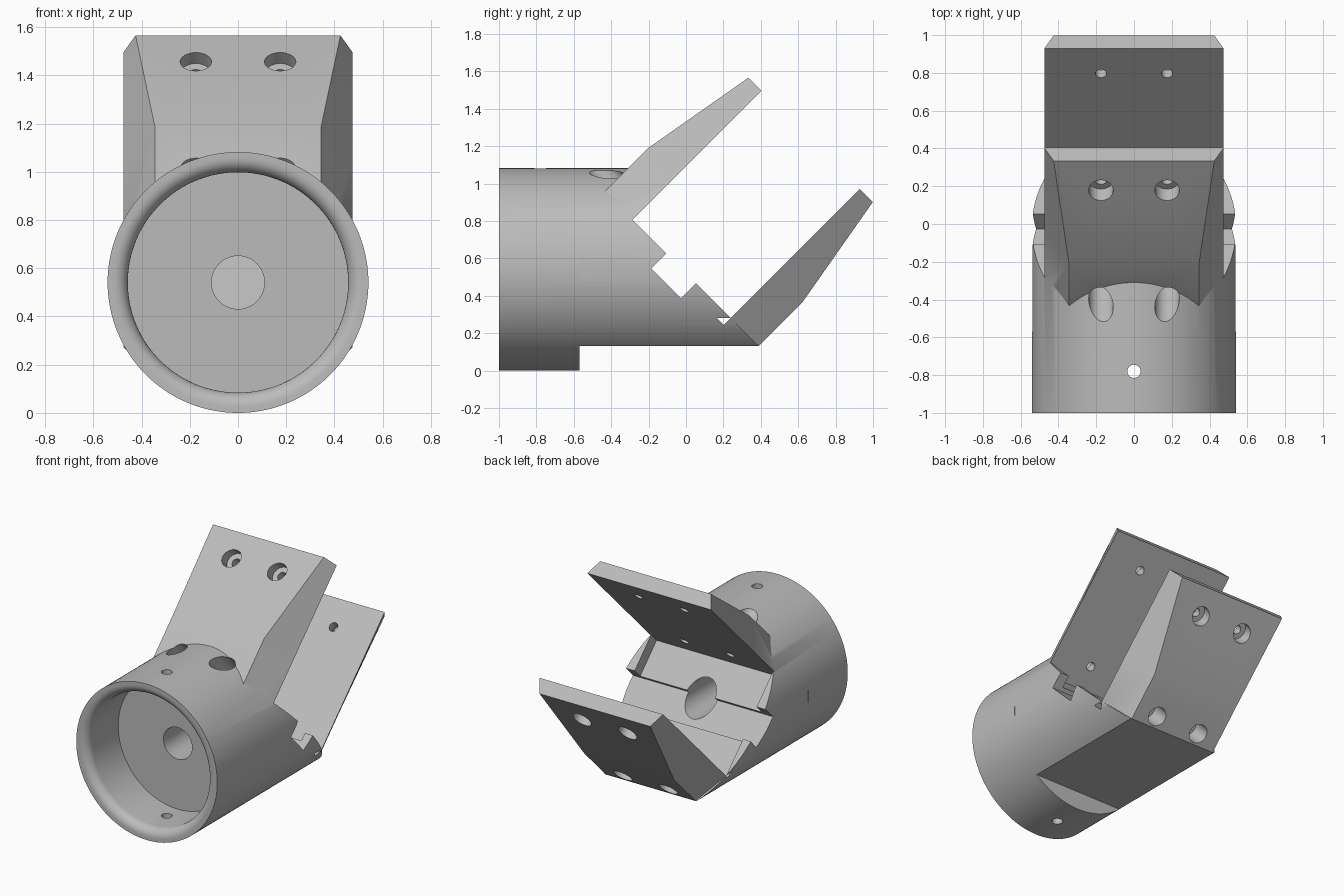
import bpy, bmesh, math
from mathutils import Vector, Matrix

cube = bpy.data.objects.get("Cube")
if cube:
    bpy.data.objects.remove(cube)

grey = bpy.data.materials.new("plain_grey")
grey.use_nodes = True
grey.diffuse_color = (0.5, 0.5, 0.5, 1)
grey.node_tree.nodes["Principled BSDF"].inputs["Base Color"].default_value = (0.5, 0.5, 0.5, 1)

R = AXIS = 0.541                       # tube radius and axis height
SOCKET, ROUND = 0.457, 0.06            # socket radius and mouth rounding
INNER_LOW, INNER_HIGH = 0.042, 1.092   # clamp jaw planes, as z - y
HALF = 0.475                           # jaw half width


def straight(x, y, z):
    return Vector((x, y, z))


def tilted(x, s, d):
    """Point from the 45 degree frame: s = y + z, d = z - y."""
    return Vector((x, (s - d) / 2, (s + d) / 2))


def make(name, bm):
    bmesh.ops.recalc_face_normals(bm, faces=bm.faces)
    mesh = bpy.data.meshes.new(name)
    bm.to_mesh(mesh)
    bm.free()
    ob = bpy.data.objects.new(name, mesh)
    mesh.materials.append(grey)
    bpy.context.collection.objects.link(ob)
    return ob


def loft(name, rings):
    """Skin through equal-length rings of points, capped at both ends."""
    bm = bmesh.new()
    loops = [[bm.verts.new(p) for p in ring] for ring in rings]
    n = len(loops[0])
    for a, b in zip(loops, loops[1:]):
        for i in range(n):
            j = (i + 1) % n
            bm.faces.new((a[i], a[j], b[j], b[i]))
    bm.faces.new(loops[0])
    bm.faces.new(loops[-1])
    return make(name, bm)


def lathe(name, profile, sides=128):
    """Turn (y, radius) points about the tube axis."""
    turns = [k * math.tau / sides for k in range(sides)]
    return loft(name, [[Vector((r * math.cos(a), y, AXIS + r * math.sin(a))) for a in turns]
                       for y, r in profile])


def block(name, x0, x1, a0, a1, b0, b1, place=straight):
    return loft(name, [[place(x, a0, b0), place(x, a1, b0), place(x, a1, b1), place(x, a0, b1)]
                       for x in (x0, x1)])


def rod(name, start, end, radius, sides=48):
    axis = end - start
    turn = axis.to_track_quat('Z', 'Y').to_matrix().to_4x4()
    bm = bmesh.new()
    bmesh.ops.create_cone(bm, cap_ends=True, segments=sides, radius1=radius, radius2=radius,
                          depth=axis.length, matrix=Matrix.Translation((start + end) / 2) @ turn)
    return make(name, bm)


def combine(target, other, operation='DIFFERENCE'):
    mod = target.modifiers.new("shape", 'BOOLEAN')
    mod.operation, mod.solver, mod.object = operation, 'EXACT', other
    bpy.context.view_layer.objects.active = target
    bpy.ops.object.modifier_apply(modifier=mod.name)
    bpy.data.objects.remove(other)


# Tube with an open front socket and a rounded mouth
profile = [(0.6, R), (-1, R)]
for t in range(9):
    a = t * math.pi / 16
    profile.append((-1 + ROUND * (1 - math.cos(a)), SOCKET + ROUND * (1 - math.sin(a))))
profile.append((-0.66, SOCKET))
body = lathe("clamp_body", profile)

# Back end trimmed at 45 degrees, with a recessed seat and a cross groove
combine(body, block("end_trim", -1, 1, 0.52, 3, -2, INNER_HIGH, tilted))
combine(body, block("lower_seat", -HALF, HALF, 0.445, 3, INNER_LOW, 0.6, tilted))
combine(body, block("upper_seat", -0.468, 0.468, 0.4, 2, 0.55, INNER_HIGH, tilted))
combine(body, block("cross_groove", -1, 1, 0.36, 1, 0.412, 0.732, tilted))

# Two tapering jaws with bevelled sides
for name, inner, side, root in (("upper_jaw", INNER_HIGH, 1, 0.3), ("lower_jaw", INNER_LOW, -1, 0.505)):
    rings = []
    for s, thick, outer in ((root, 0.3, 0.345), (0.985, 0.3, 0.345), (1.9, 0.14, 0.425)):
        d = inner + side * thick
        rings.append([tilted(-HALF, s, inner), tilted(HALF, s, inner),
                      tilted(outer, s, d), tilted(-outer, s, d)])
    combine(body, loft(name, rings), 'UNION')

# Flat underside and slight side flats behind the collar
combine(body, block("underside_flat", -1, 1, -0.57, 2, -1, 0.13))
for x0, x1 in ((-1, -0.5375), (0.5375, 1)):
    combine(body, block("side_flat", x0, x1, -0.57, 2, -1, 2))

# Cable bore and set screw holes
combine(body, rod("cable_bore", Vector((0, -0.8, AXIS)), Vector((0, 0.1, AXIS)), 0.11))
combine(body, rod("set_screw", Vector((0, -0.78, -0.2)), Vector((0, -0.78, 1.3)), 0.035))

# Counterbored screw holes through both jaws
for inner, side in ((INNER_HIGH, 1), (INNER_LOW, -1)):
    for s in (0.63, 1.635):
        for x in (-0.175, 0.175):
            combine(body, rod("screw_hole", tilted(x, s, inner - side * 0.1),
                              tilted(x, s, inner + side * 0.2), 0.03, 24))
            combine(body, rod("counterbore", tilted(x, s, inner + side * 0.08),
                              tilted(x, s, inner + side * 0.8), 0.065, 32))

# Smooth curved faces, keeping edges sharp
bpy.ops.object.select_all(action='DESELECT')
body.select_set(True)
bpy.context.view_layer.objects.active = body
bpy.ops.object.shade_smooth_by_angle(angle=math.radians(25))
